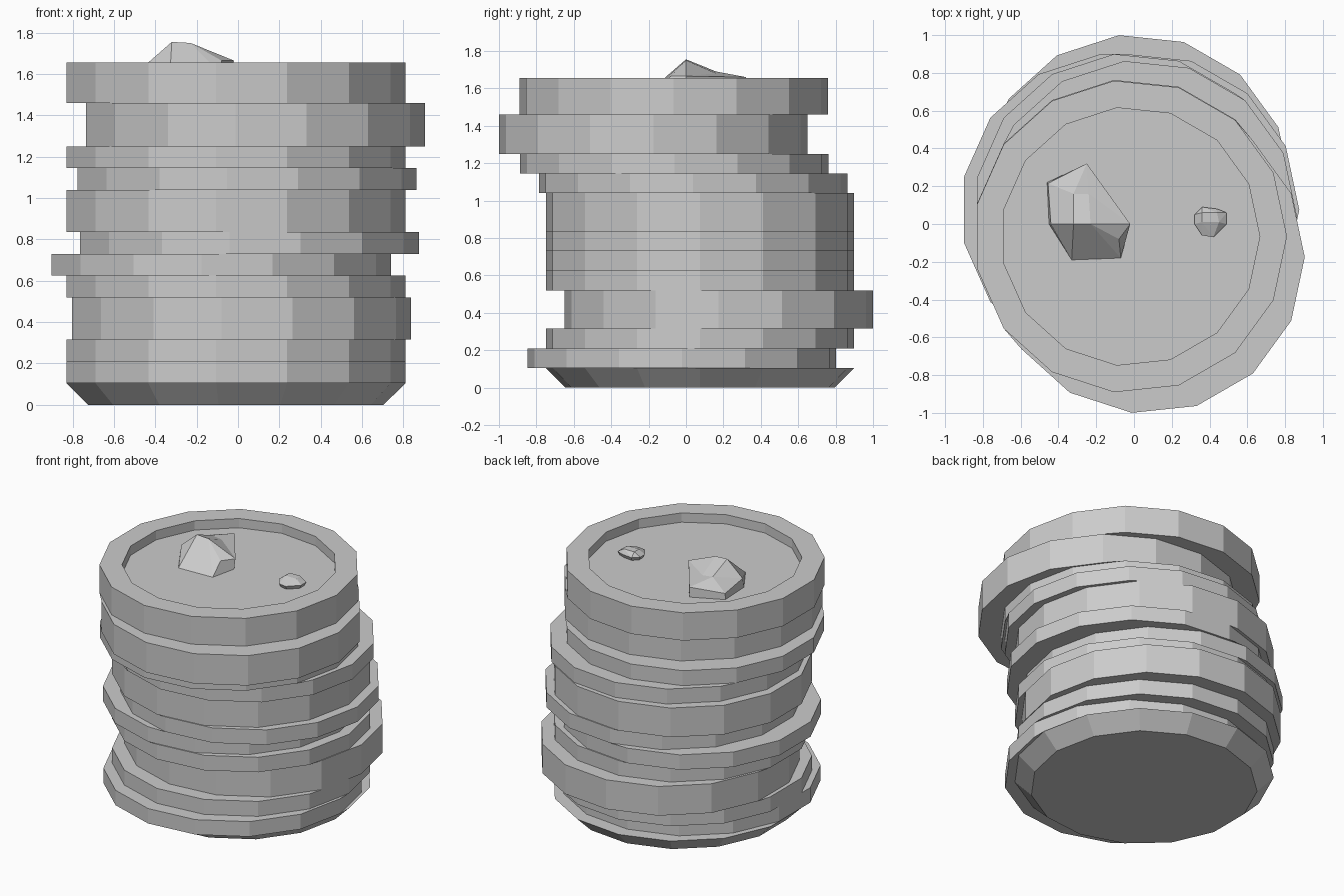
import bpy, bmesh
from math import cos, sin, pi

SIDES = 15
FLOOR = 1.59


def finish(bm, name):
    bmesh.ops.recalc_face_normals(bm, faces=bm.faces)
    mesh = bpy.data.meshes.new(name)
    bm.to_mesh(mesh)
    bm.free()
    obj = bpy.data.objects.new(name, mesh)
    bpy.context.collection.objects.link(obj)
    return obj


# Stacked slabs: (centre x, centre y, bottom z, top z)
R = 0.829
slabs = [
    (-0.019, -0.022, 0.105, 0.21),
    (-0.019, 0.075, 0.21, 0.315),
    (0.007, 0.175, 0.315, 0.52),
    (-0.019, 0.075, 0.52, 0.625),
    (-0.09, 0.075, 0.625, 0.73),
    (0.046, 0.075, 0.73, 0.835),
    (-0.019, 0.075, 0.835, 1.04),
    (0.034, 0.038, 1.04, 1.145),
    (-0.019, -0.062, 1.145, 1.25),
    (0.075, -0.175, 1.25, 1.46),
    (-0.019, -0.066, 1.46, 1.655),
]

# Loops from the tapered foot up to the sunken top
loops = [(-0.019, 0.075, 0, 0.723), (-0.019, 0.075, 0.105, R)]
for x, y, z0, z1 in slabs:
    loops += [(x, y, z0, R), (x, y, z1, R)]
loops += [(-0.019, -0.066, 1.655, 0.685), (-0.019, -0.066, FLOOR, 0.685)]

bm = bmesh.new()
rings = []
for x, y, z, r in loops:
    rings.append([bm.verts.new((x + r * cos(2 * pi * i / SIDES),
                                y + r * sin(2 * pi * i / SIDES), z))
                  for i in range(SIDES)])
for a, b in zip(rings, rings[1:]):
    for i in range(SIDES):
        j = (i + 1) % SIDES
        bm.faces.new((a[i], a[j], b[j], b[i]))
bm.faces.new(rings[0][::-1])
bm.faces.new(rings[-1])
finish(bm, "stacked_column")

# Large rock: base outline, then the ridge and shoulders
base = [(-.45, 0), (-.33, -.19), (-.07, -.18), (-.03, 0), (-.25, .32), (-.46, .22)]
upper = [(-.44, 0, 1.65), (-.32, 0, 1.755), (-.23, 0, 1.75), (-.08, -.08, 1.665),
         (-.02, 0, 1.665), (-.25, .32, 1.66), (-.24, .16, 1.68), (-.32, .16, 1.69),
         (-.455, .215, 1.63)]
faces = [(0, 1, 6), (1, 7, 6), (1, 2, 8, 7), (2, 9, 8), (2, 3, 10, 9), (8, 9, 10),
         (8, 10, 12), (12, 10, 11), (10, 3, 4, 11), (7, 8, 12, 13), (13, 12, 11),
         (6, 7, 13), (6, 13, 14), (13, 11, 14), (11, 4, 5, 14), (14, 5, 0, 6),
         (5, 4, 3, 2, 1, 0)]
bm = bmesh.new()
vs = [bm.verts.new(p) for p in [(x, y, FLOOR) for x, y in base] + upper]
for f in faces:
    bm.faces.new([vs[i] for i in f])
finish(bm, "large_rock")

# Small rock: convex pebble
outline = [(.32, .05), (.36, .09), (.44, .08), (.49, .06), (.49, 0),
           (.42, -.07), (.36, -.06), (.32, 0)]
bm = bmesh.new()
for x, y in outline:
    bm.verts.new((.41 + (x - .41) * .85, .01 + (y - .01) * .85, FLOOR))
    bm.verts.new((x, y, 1.615))
for x, y in [(.36, .06), (.44, .06), (.45, .01), (.36, .01)]:
    bm.verts.new((x, y, 1.645))
bmesh.ops.convex_hull(bm, input=bm.verts)
finish(bm, "small_rock")
